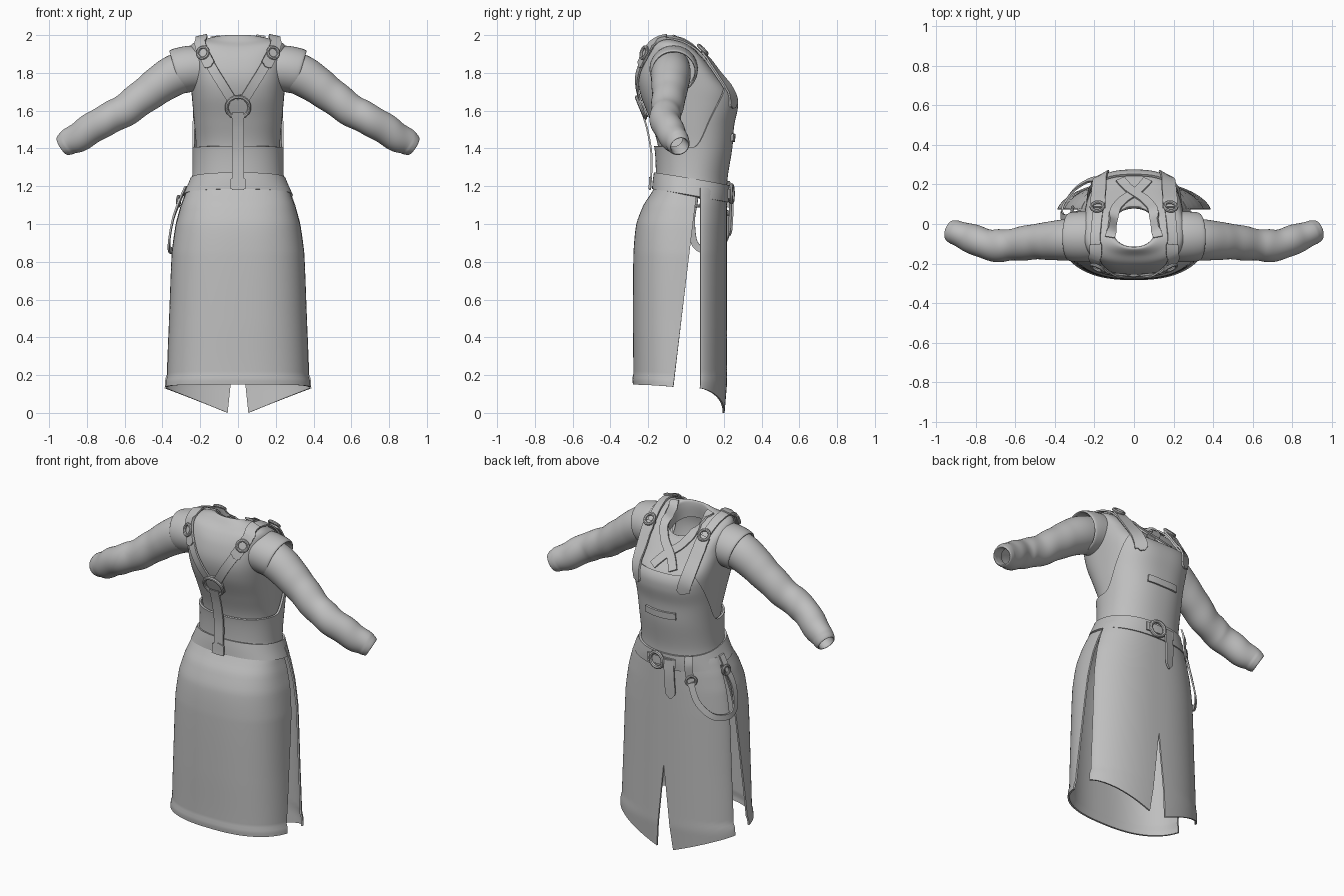
import bpy, math
from mathutils import Vector
from mathutils.bvhtree import BVHTree

if "Cube" in bpy.data.objects:
    bpy.data.objects.remove(bpy.data.objects["Cube"])

cloth = bpy.data.materials.new("grey cloth")
cloth.diffuse_color = (0.52, 0.52, 0.52, 1)
cloth.use_nodes = True
cloth.node_tree.nodes["Principled BSDF"].inputs["Base Color"].default_value = cloth.diffuse_color


def sample(rows, t):
    """Smooth (Catmull-Rom) interpolation through rows of numbers, t in 0..len-1."""
    n = len(rows) - 1
    i = min(max(int(t), 0), n - 1)
    f = t - i
    a, b, c, d = (rows[min(max(k, 0), n)] for k in (i - 1, i, i + 1, i + 2))
    return [0.5 * (2 * q + (r - p) * f + (2 * p - 5 * q + 4 * r - s) * f * f
                   + (3 * q - p - 3 * r + s) * f ** 3) for p, q, r, s in zip(a, b, c, d)]


def by_z(rows, z):
    """Sample rows whose first entry is a falling height."""
    z = min(max(z, rows[-1][0]), rows[0][0])
    for i in range(len(rows) - 1):
        if z >= rows[i + 1][0]:
            return sample(rows, i + (rows[i][0] - z) / (rows[i][0] - rows[i + 1][0]))


def spow(v, p):
    return math.copysign(abs(v) ** (2 / p), v)


def make(name, verts, faces, thick=0, mirror=False):
    me = bpy.data.meshes.new(name)
    me.from_pydata([tuple(v) for v in verts], [], faces)
    ob = bpy.data.objects.new(name, me)
    bpy.context.collection.objects.link(ob)
    me.materials.append(cloth)
    if mirror:
        ob.modifiers.new("mirror", 'MIRROR').merge_threshold = 0.0005
    if thick:
        m = ob.modifiers.new("thickness", 'SOLIDIFY')
        m.thickness, m.offset = thick, 0
    return ob


def grid(name, f, nu, nv, closed=False, **kw):
    """Surface f(u, v) with u, v in 0..1; closed wraps u."""
    w = nu if closed else nu + 1
    verts = [f(i / nu, j / nv) for j in range(nv + 1) for i in range(w)]
    faces = [(j * w + i, j * w + (i + 1) % w, (j + 1) * w + (i + 1) % w, (j + 1) * w + i)
             for j in range(nv) for i in range(nu)]
    make(name, verts, faces, **kw)
    return verts, faces


# Bodice rings: z back, z front, y back, y front, half width, squareness, shoulder lift
RINGS = [(1.20, 1.12, -.15, .20, .235, 2.2, 0), (1.28, 1.24, -.14, .20, .222, 2.2, 0),
         (1.42, 1.40, -.15, .225, .222, 2.3, 0), (1.55, 1.52, -.19, .235, .232, 2.5, 0),
         (1.68, 1.62, -.24, .255, .242, 2.7, 0), (1.78, 1.69, -.255, .245, .25, 2.8, .01),
         (1.87, 1.76, -.235, .185, .255, 2.7, .035), (1.93, 1.83, -.20, .125, .25, 2.6, .055),
         (1.965, 1.86, -.16, .10, .19, 2.3, .05), (2.0, 1.875, -.125, .088, .12, 2.2, .025),
         (1.97, 1.85, -.115, .078, .108, 2.2, .02), (1.90, 1.80, -.12, .08, .11, 2.2, 0)]


def ring_point(row, a, off=0):
    zb, zf, yb, yf, hw, p, lift = row
    sx, sy = spow(math.cos(a), p), spow(math.sin(a), p)
    k = (sy + 1) / 2
    v = Vector((hw * sx, yb + (yf - yb) * k, zb + (zf - zb) * k + lift * sx * sx))
    return v + Vector((sx, sy, 0)).normalized() * off


def torso(u, v):
    return ring_point(sample(RINGS, v * (len(RINGS) - 1)), u * math.tau)


tv, tf = grid("bodice", torso, 96, 66, closed=True)
tree = BVHTree.FromPolygons(tv, tf)


# Apron bib and waist sash, hugging the bodice
def bib(u, v):
    a = u * math.tau
    d = abs(math.degrees((a - math.pi / 2 + math.pi) % math.tau - math.pi))
    k = min(max((92 - d) / 56, 0), 1)
    top = 1.95 + 3.3 * k * k * (3 - 2 * k)
    return ring_point(sample(RINGS, 0.1 + (top - 0.1) * v), a, 0.014)


bv, bf = grid("apron_bib", bib, 96, 36, closed=True, thick=0.012)

# Tilted belt
BELT = [(1.185, 1.115, -.172, .218, .283, 2.3, 0), (1.23, 1.16, -.168, .222, .262, 2.3, 0),
        (1.272, 1.205, -.162, .222, .244, 2.3, 0)]
grid("belt", lambda u, v: ring_point(sample(BELT, v * 2), u * math.tau), 72, 6,
     closed=True, thick=0.016)

# Skirt: height, half width, depth at the back
SKIRT = [(1.22, .25, .15), (1.17, .272, .175), (1.10, .298, .22), (1.0, .325, .258),
         (.85, .346, .273), (.5, .36, .276), (.2, .372, .274), (.185, .379, .279), (.14, .383, .275)]


def back_panel(u, v):
    z = .15 + 1.07 * v
    _, hw, yb = by_z(SKIRT, z)
    ye = -.085 + .12 * z
    a = math.asin(math.copysign((abs(ye) / yb) ** 1.25, ye))
    t = a - u * (math.pi + 2 * a)
    return Vector((hw * spow(math.cos(t), 2.5), yb * spow(math.sin(t), 2.5), z - .012 * abs(2 * u - 1) ** 3))


def front_panel(u, v):
    u = math.sin(u * math.pi / 2)
    z0 = .13 * u
    z = z0 + (1.19 - z0) * v
    hw = by_z(SKIRT, z)[1]
    xi = .055 * max(0, 1 - z / .52)
    x = xi + u * (hw - xi)
    y = .075 + .137 * max(0, 1 - (x / hw) ** 2.5) ** .7
    return Vector((x, y - .012 * max(0, 1 - z / .15), z))


grid("skirt_back_panel", back_panel, 72, 60, thick=0.01)
grid("skirt_front_panel", front_panel, 36, 60, thick=0.01, mirror=True)


# Tubes for sleeves: x, y, z, radius sideways, radius upright
def tube(name, rows, nv, wrinkle=0):
    n = len(rows) - 1

    def f(u, v):
        t = v * n
        x, y, z, ra, rb = sample(rows, t)
        e = min(t, n - 2.05)
        d = Vector(sample(rows, e + .05)[:3]) - Vector(sample(rows, e - .05 if e > .05 else 0)[:3])
        d.normalize()
        s = Vector((0, 0, 1)).cross(d).normalized()
        up = d.cross(s)
        a = u * math.tau
        w = 1 + wrinkle * math.sin(x * 48 + 1.6 * math.sin(a)) * min(max((x - .42) * 5, 0), 1) * (x < .9)
        return Vector((x, y, z)) + s * (ra * w * math.cos(a)) + up * (rb * w * math.sin(a))
    grid(name, f, 40, nv, closed=True, mirror=True)


tube("sleeve", [(.22, -.08, 1.83, .10, .105), (.33, -.08, 1.79, .105, .108), (.42, -.085, 1.735, .098, .10),
                (.5, -.09, 1.675, .09, .092), (.62, -.105, 1.59, .082, .086), (.72, -.108, 1.54, .08, .083),
                (.82, -.075, 1.475, .073, .08), (.885, -.05, 1.44, .066, .072), (.925, -.035, 1.415, .056, .058),
                (.922, -.037, 1.417, .045, .046), (.86, -.06, 1.45, .045, .046)], 80, .035)
tube("shoulder_cap", [(.2, -.065, 1.825, .125, .12), (.25, -.065, 1.822, .128, .122), (.295, -.065, 1.814, .127, .122),
                      (.325, -.065, 1.806, .122, .119), (.326, -.065, 1.805, .112, .109),
                      (.27, -.065, 1.81, .11, .105)], 30)


# Straps: flat bands along a path, optionally laid onto the bodice
def strap(name, pts, width, off=0.012, snap=True, tip=False, mirror=False, n=28, thick=0.01):
    path = [Vector(sample(pts, i / n * (len(pts) - 1))) for i in range(n + 1)]
    norms = []
    for i, p in enumerate(path):
        nrm = Vector((p.x, p.y, 0)).normalized()
        if snap:
            loc, nn, _, _ = tree.find_nearest(p)
            nrm = nn if nn.dot(loc - Vector((0, 0, 1.55))) > 0 else -nn
            path[i] = loc + nrm * off
        norms.append(nrm)
    verts = []
    for i, p in enumerate(path):
        d = (path[min(i + 1, n)] - path[max(i - 1, 0)]).normalized()
        s = norms[i].cross(d).normalized()
        h = width / 2 * (min(1, .08 + (n - i) / n * 6) if tip else 1)
        k = norms[i] * (thick / 2)
        verts += [p + s * h + k, p - s * h + k, p - s * h - k, p + s * h - k]
    faces = [(4 * i + j, 4 * i + (j + 1) % 4, 4 * i + 4 + (j + 1) % 4, 4 * i + 4 + j)
             for i in range(n) for j in range(4)]
    make(name, verts, faces + [(3, 2, 1, 0), tuple(4 * n + j for j in range(4))], mirror=mirror)


def buckle(name, pos, r, minor, off=0.02, snap=True):
    p = Vector(pos)
    nrm = Vector((p.x, p.y, 0)).normalized()
    if snap:
        loc, nn, _, _ = tree.find_nearest(p)
        nrm = nn if nn.dot(loc - Vector((0, 0, 1.55))) > 0 else -nn
        p = loc + nrm * off
    bpy.ops.mesh.primitive_torus_add(location=p, rotation=nrm.to_track_quat('Z', 'Y').to_euler(),
                                     major_radius=r, minor_radius=minor, major_segments=32, minor_segments=8)
    ob = bpy.context.object
    ob.name = name
    ob.data.materials.append(cloth)


# Harness over the shoulders, meeting at a ring
strap("harness_strap", [(.165, .25, 1.66), (.175, .13, 1.82), (.18, .04, 1.89), (.185, -.06, 1.95),
                        (.185, -.15, 1.94), (.165, -.21, 1.88), (.09, -.26, 1.75), (.025, -.23, 1.65)],
      .05, mirror=True, n=48)
strap("chest_tab", [(.18, .06, 1.89), (.175, .14, 1.81), (.165, .25, 1.67), (.16, .26, 1.61)], .075,
      off=.024, tip=True, mirror=True)
strap("shoulder_tab", [(.185, -.1, 1.95), (.18, -.17, 1.92), (.155, -.22, 1.86), (.14, -.235, 1.83)], .062,
      off=.02, tip=True, mirror=True)
for s in (-1, 1):
    buckle("shoulder_buckle", (s * .175, -.2, 1.9), .031, .009, .03)
    buckle("chest_buckle", (s * .18, .055, 1.89), .031, .009, .034)
buckle("harness_ring", (0, -.23, 1.62), .06, .01, .02)
strap("ring_plate", [(0, -.23, 1.685), (0, -.23, 1.64), (0, -.22, 1.56)], .12, off=.008, tip=True)
strap("harness_tail", [(0, -.232, 1.59), (0, -.205, 1.5), (0, -.184, 1.38), (0, -.184, 1.26), (0, -.19, 1.18)],
      .062, snap=False)
strap("tail_tip", [(0, -.194, 1.185), (0, -.192, 1.21), (0, -.19, 1.25)], .078, snap=False, tip=True)

# Crossed collar and chest pocket
for s in (-1, 1):
    strap("collar_fold", [(s * .12, -.07, 1.98), (s * .11, .03, 1.92), (s * .06, .11, 1.84),
                          (-s * .02, .17, 1.78), (-s * .07, .22, 1.72)], .05, off=.006 + .002 * s)
strap("pocket_lip", [(-.1, .24, 1.46), (0, .25, 1.455), (.1, .24, 1.46)], .04, off=.024, thick=.014)

# Belt fittings
buckle("belt_buckle", (.03, .242, 1.16), .045, .011, snap=False)
strap("belt_plate", [(.1, .228, 1.16), (.03, .234, 1.16), (-.09, .23, 1.16)], .05, snap=False)
strap("belt_tail", [(-.05, .238, 1.18), (-.055, .24, 1.08), (-.06, .232, .94)], .06, snap=False, tip=True)
strap("belt_keeper", [(-.17, .215, 1.225), (-.175, .228, 1.17), (-.18, .218, 1.09)], .045, snap=False)
buckle("keeper_ring", (-.19, .222, 1.08), .028, .008, snap=False)
buckle("side_ring", (-.315, .06, 1.12), .026, .008, snap=False)
strap("hanging_loop", [(-.19, .225, 1.07), (-.23, .22, .96), (-.30, .175, .875), (-.355, .1, .86),
                       (-.365, .045, .9), (-.345, .03, 1.02), (-.31, .045, 1.12), (-.275, .05, 1.2)],
      .035, snap=False, n=40)

# Bake modifiers, fix normals and smooth
bpy.ops.object.select_all(action='SELECT')
bpy.context.view_layer.objects.active = bpy.context.selected_objects[0]
bpy.ops.object.convert(target='MESH')
bpy.ops.object.mode_set(mode='EDIT')
bpy.ops.mesh.select_all(action='SELECT')
bpy.ops.mesh.normals_make_consistent(inside=False)
bpy.ops.object.mode_set(mode='OBJECT')
bpy.ops.object.shade_smooth_by_angle(angle=math.radians(40))
